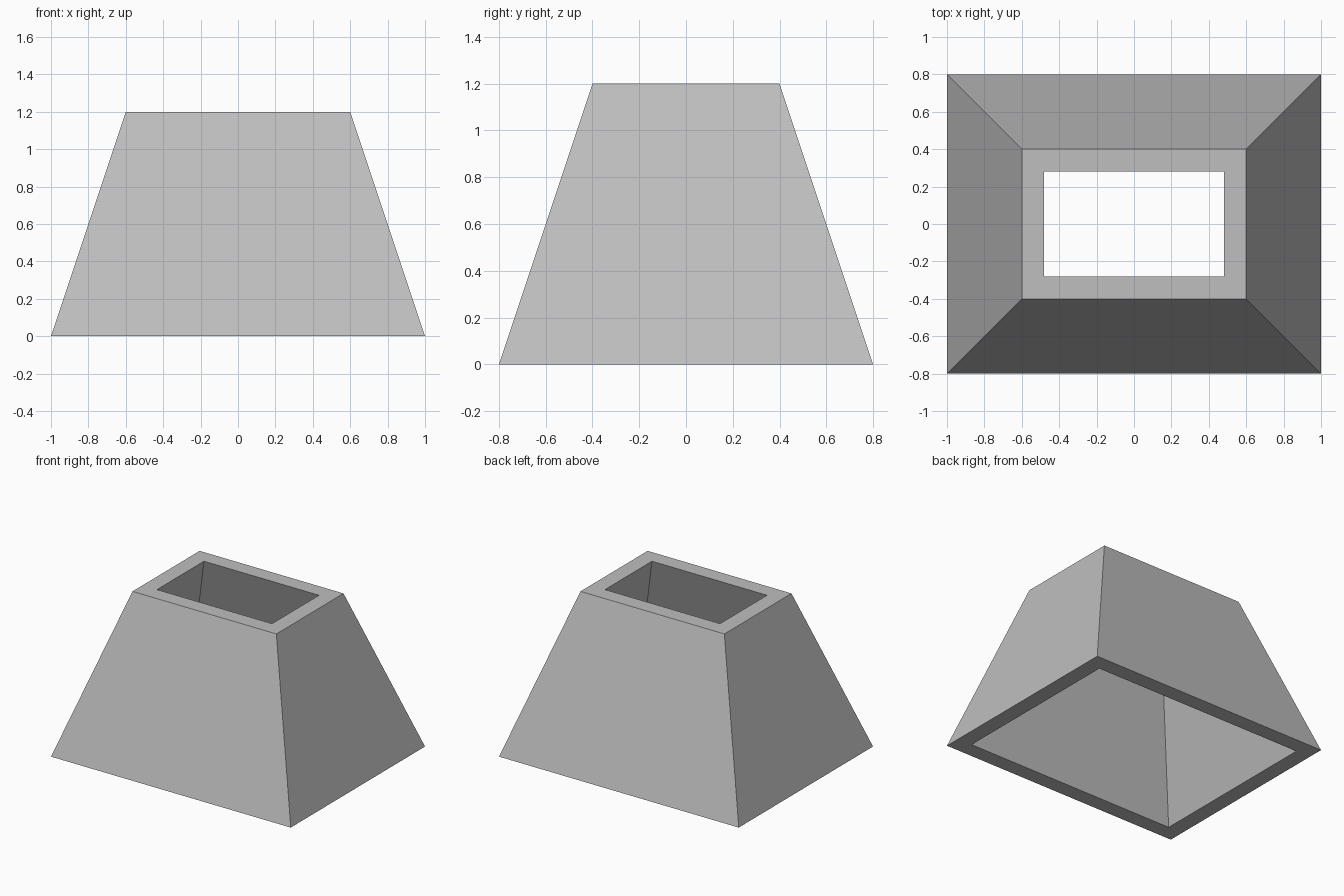
import bpy
import bmesh

cube = bpy.data.objects.get("Cube")
if cube:
    bpy.data.objects.remove(cube, do_unlink=True)

HEIGHT = 1.2
WALL = 0.12
BASE = (1.0, 0.8)   # half sizes at the bottom
RIM = (0.6, 0.4)    # half sizes at the top

grey = bpy.data.materials.new("light grey")
grey.use_nodes = True
colour = (0.52, 0.52, 0.52, 1)
grey.diffuse_color = colour
grey.node_tree.nodes["Principled BSDF"].inputs["Base Color"].default_value = colour

bm = bmesh.new()


def ring(half, inset, z):
    """Rectangle of four vertices, shrunk by the inset."""
    x, y = half[0] - inset, half[1] - inset
    return [bm.verts.new((sx * x, sy * y, z))
            for sx, sy in ((-1, -1), (1, -1), (1, 1), (-1, 1))]


# Closed loop of rings: outer wall, top rim, inner wall, bottom rim
rings = [ring(BASE, 0, 0), ring(RIM, 0, HEIGHT),
         ring(RIM, WALL, HEIGHT), ring(BASE, WALL, 0)]
for i, lower in enumerate(rings):
    upper = rings[(i + 1) % len(rings)]
    for j in range(4):
        k = (j + 1) % 4
        bm.faces.new((lower[j], lower[k], upper[k], upper[j]))
bmesh.ops.recalc_face_normals(bm, faces=bm.faces)

mesh = bpy.data.meshes.new("tapered_hollow_frame")
bm.to_mesh(mesh)
bm.free()
mesh.materials.append(grey)
frame = bpy.data.objects.new("tapered_hollow_frame", mesh)
bpy.context.collection.objects.link(frame)
